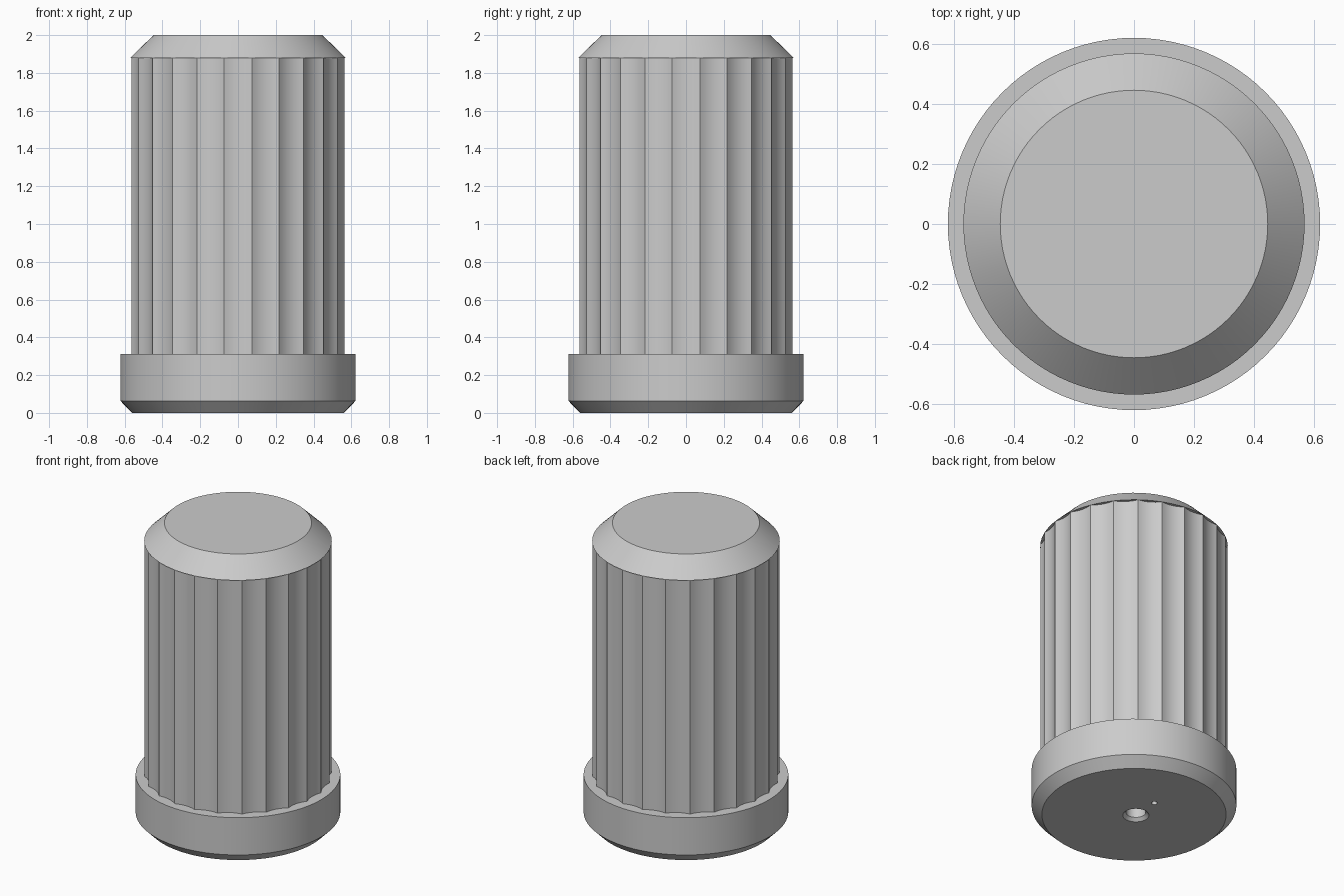
import bpy
import bmesh
from math import sin, cos, pi, radians
from mathutils import Vector

cube = bpy.data.objects.get("Cube")
if cube:
    bpy.data.objects.remove(cube, do_unlink=True)

# One plain grey for every part
grey = bpy.data.materials.new("light grey")
GREY = (0.6, 0.6, 0.6, 1)
grey.use_nodes = True
grey.diffuse_color = GREY
grey.node_tree.nodes["Principled BSDF"].inputs["Base Color"].default_value = GREY


def finish(name, bm, angle=25):
    bmesh.ops.recalc_face_normals(bm, faces=bm.faces)
    mesh = bpy.data.meshes.new(name)
    bm.to_mesh(mesh)
    bm.free()
    mesh.materials.append(grey)
    obj = bpy.data.objects.new(name, mesh)
    bpy.context.collection.objects.link(obj)
    smooth(obj, angle)
    return obj


def smooth(obj, angle):
    bpy.ops.object.select_all(action="DESELECT")
    obj.select_set(True)
    bpy.context.view_layer.objects.active = obj
    bpy.ops.object.shade_smooth_by_angle(angle=radians(angle))


def ring(bm, radius, z, sides, centre=(0, 0)):
    return [bm.verts.new((centre[0] + radius * cos(2 * pi * i / sides),
                          centre[1] + radius * sin(2 * pi * i / sides), z))
            for i in range(sides)]


def turned(name, profile, sides=96, centre=(0, 0)):
    """Closed solid of revolution from (radius, height) points, bottom to top."""
    bm = bmesh.new()
    rings = [ring(bm, r, z, sides, centre) for r, z in profile]
    for low, high in zip(rings, rings[1:]):
        for i in range(sides):
            j = (i + 1) % sides
            bm.faces.new((low[i], low[j], high[j], high[i]))
    bm.faces.new(rings[0])
    bm.faces.new(rings[-1])
    return finish(name, bm)


def fluted(name, radius, depth, flutes, z0, z1, steps=8):
    """Column with concave flutes meeting at sharp ridges."""
    bm = bmesh.new()
    verts = []
    step = 2 * pi / flutes
    for f in range(flutes):
        a = (f - 0.5) * step
        start = Vector((cos(a), sin(a), 0)) * radius
        end = Vector((cos(a + step), sin(a + step), 0)) * radius
        inward = -(start + end).normalized()
        for s in range(steps):
            t = s / steps
            p = start.lerp(end, t) + inward * depth * 4 * t * (1 - t)
            verts.append(bm.verts.new((p.x, p.y, z0)))
    face = bm.faces.new(verts)
    top = bmesh.ops.extrude_face_region(bm, geom=[face])["geom"]
    moved = [v for v in top if isinstance(v, bmesh.types.BMVert)]
    bmesh.ops.translate(bm, verts=moved, vec=(0, 0, z1 - z0))
    return finish(name, bm)


def drill(target, cutter):
    cut = target.modifiers.new("hole", "BOOLEAN")
    cut.operation = "DIFFERENCE"
    cut.solver = "EXACT"
    cut.object = cutter
    bpy.context.view_layer.objects.active = target
    bpy.ops.object.modifier_apply(modifier=cut.name)
    bpy.data.objects.remove(cutter, do_unlink=True)


# Base collar with a chamfered foot
collar = turned("base_collar", [(0.56, 0), (0.622, 0.063), (0.622, 0.313)])

# Countersunk centre bore and small pin hole in the underside
drill(collar, turned("bore_cutter", [(0.1, -0.02), (0.06, 0.02), (0.06, 0.29)],
                     48, (-0.015, 0)))
drill(collar, turned("pin_cutter", [(0.018, -0.02), (0.018, 0.1)],
                     24, (-0.005, 0.186)))
smooth(collar, 25)

# Fluted grip and bevelled cap
fluted("fluted_grip", 0.57, 0.015, 24, 0.313, 1.88)
turned("bevelled_cap", [(0.57, 1.88), (0.447, 2)])
